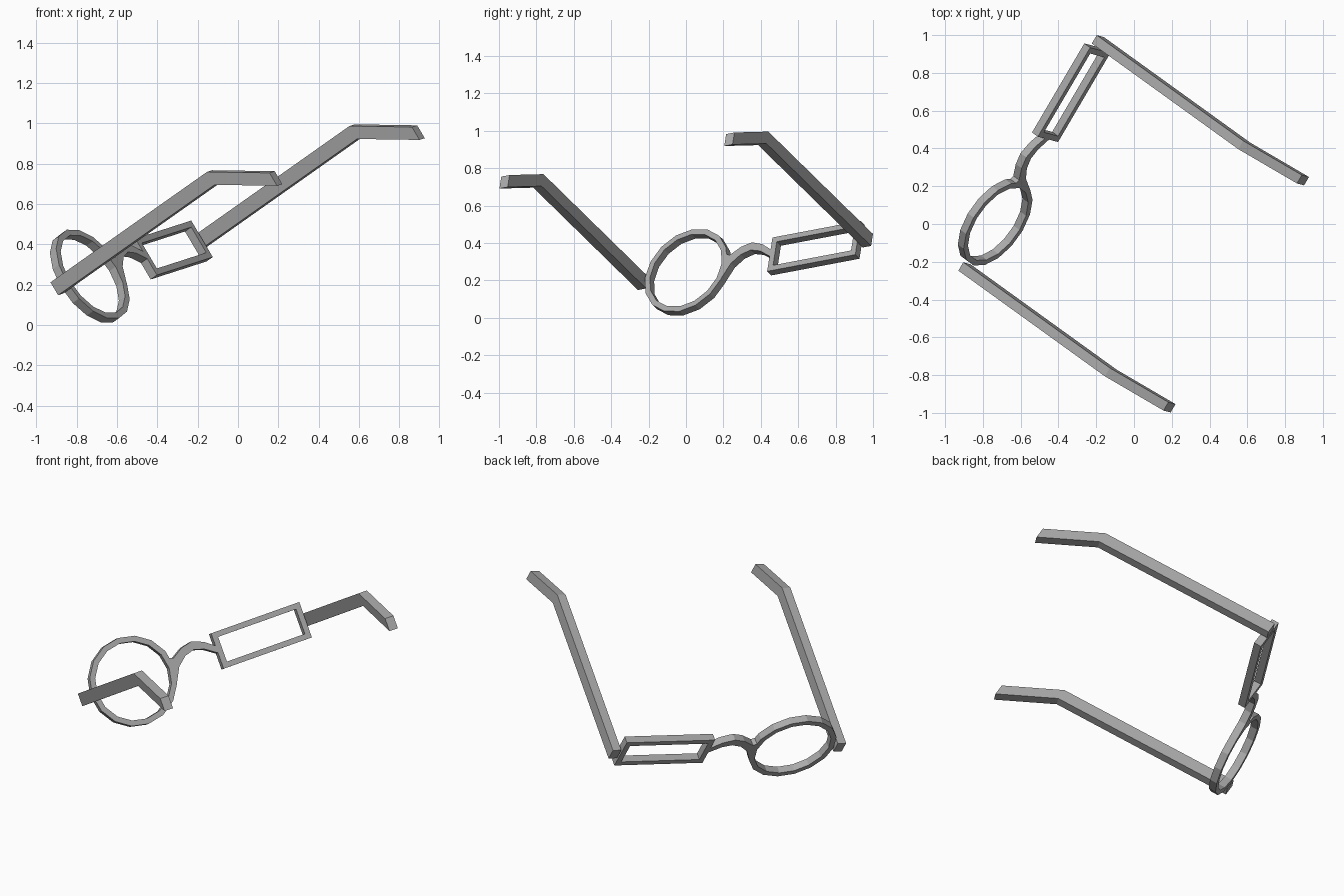
import bpy, bmesh
from math import sin, cos, tau
from mathutils import Matrix, Vector

cube = bpy.data.objects.get("Cube")
if cube:
    bpy.data.objects.remove(cube)

# One plain grey for the whole frame
grey = bpy.data.materials.new("frame_grey")
grey.use_nodes = True
colour = (0.4, 0.4, 0.4, 1)
grey.diffuse_color = colour
grey.node_tree.nodes["Principled BSDF"].inputs["Base Color"].default_value = colour

# Tilted pose: local x runs across the lenses, y up them, z along the arms
across = Vector((0.5, 0.851, 0.161)).normalized()
along = Vector((0.705, -0.506, 0.497))
along = (along - across * along.dot(across)).normalized()
up = along.cross(across)
POSE = Matrix((across, up, along)).transposed().to_4x4()
POSE.translation = (-0.735, 0.01, 0.243)

DEPTH = 0.044
RIM = 0.032
RECT_X = 0.805


def extrude_part(name, rings, direction, centre=(0, 0, 0)):
    """Fill quads between two matching outlines and extrude them to a solid."""
    a, b, closed = rings
    bm = bmesh.new()
    va = [bm.verts.new(Vector(p) + Vector(centre)) for p in a]
    vb = [bm.verts.new(Vector(p) + Vector(centre)) for p in b]
    n = len(va)
    for i in range(n if closed else n - 1):
        j = (i + 1) % n
        bm.faces.new((va[i], va[j], vb[j], vb[i]))
    out = bmesh.ops.extrude_face_region(bm, geom=bm.faces[:], use_keep_orig=True)
    moved = [g for g in out["geom"] if isinstance(g, bmesh.types.BMVert)]
    bmesh.ops.translate(bm, verts=moved, vec=direction)
    bmesh.ops.recalc_face_normals(bm, faces=bm.faces)
    mesh = bpy.data.meshes.new(name)
    bm.to_mesh(mesh)
    bm.free()
    mesh.materials.append(grey)
    obj = bpy.data.objects.new(name, mesh)
    obj.matrix_world = POSE
    bpy.context.collection.objects.link(obj)
    return obj


def circle(r, sides=16):
    return [(r * cos(tau * i / sides), r * sin(tau * i / sides), 0) for i in range(sides)]


def rectangle(w, h):
    return [(-w, -h, 0), (w, -h, 0), (w, h, 0), (-w, h, 0)]


front = -DEPTH / 2
thick = (0, 0, DEPTH)

# Lens rims
extrude_part("round_rim", (circle(0.257), circle(0.257 - RIM), True), thick, (0, 0, front))
extrude_part("rectangular_rim",
             (rectangle(0.277, 0.106), rectangle(0.277 - RIM, 0.106 - RIM), True),
             thick, (RECT_X, 0, front))

# Arched nose bridge, flaring where it meets the round rim
top = [(0.235, 0.06), (0.268, 0.045), (0.335, 0.085), (0.40, 0.10), (0.47, 0.075), (0.53, 0.03)]
low = [(0.235, -0.10), (0.285, -0.01), (0.34, 0.035), (0.40, 0.052), (0.46, 0.035), (0.53, -0.012)]
extrude_part("nose_bridge", ([(x, y, 0) for x, y in top], [(x, y, 0) for x, y in low], False),
             thick, (0, 0, front))

# Side arms with drooping ear tips
ARM_W, ARM_H = 0.052, 0.075
path = [(0, -0.022), (0, 1.08), (-0.185, 1.388)]
for name, x in (("right_arm", -0.295), ("left_arm", 1.118)):
    upper = [(0, y + ARM_H / 2, z) for y, z in path]
    lower = [(0, y - ARM_H / 2, z) for y, z in path]
    extrude_part(name, (upper, lower, False), (ARM_W, 0, 0), (x - ARM_W / 2, 0, 0))
